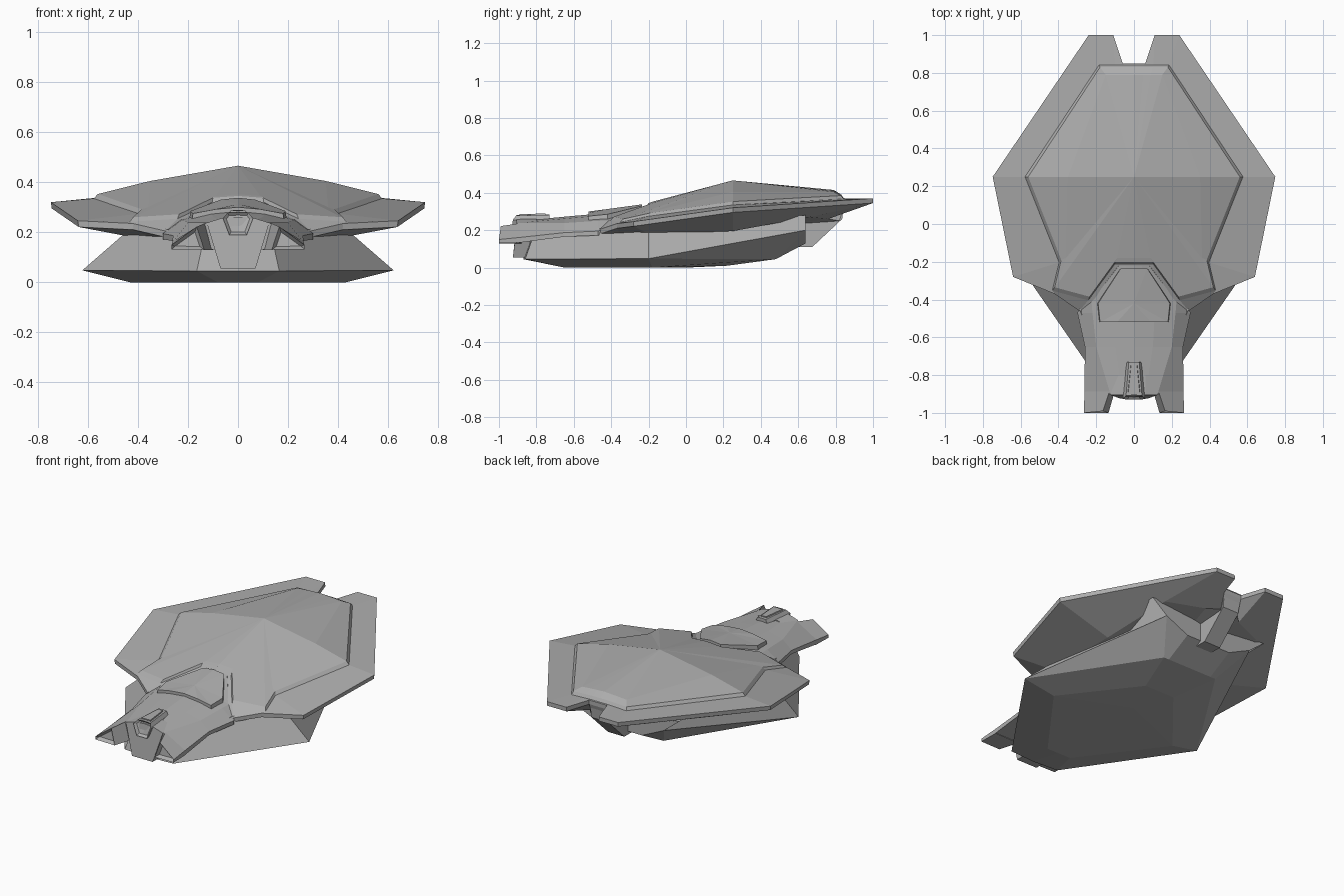
import bpy, bmesh, math

if "Cube" in bpy.data.objects:
    bpy.data.objects.remove(bpy.data.objects["Cube"], do_unlink=True)

grey = bpy.data.materials.new("hull_grey")
grey.use_nodes = True
COLOUR = (0.42, 0.42, 0.42, 1)
grey.diffuse_color = COLOUR
bsdf = next(n for n in grey.node_tree.nodes if n.type == 'BSDF_PRINCIPLED')
bsdf.inputs["Base Color"].default_value = COLOUR
bsdf.inputs["Roughness"].default_value = 0.7


def build(name, rings, closed=False, start=None, end=None, recess=None):
    """Skin half rings, close the ends with a fan point or a cap, mirror across x."""
    bm = bmesh.new()
    cache = {}

    def vert(p):
        key = tuple(round(c, 4) for c in p)
        if key not in cache:
            cache[key] = bm.verts.new(key)
        return cache[key]

    def face(points):
        vs = list(dict.fromkeys(vert(p) for p in points))
        return bm.faces.new(vs) if len(vs) > 2 else None

    for r, s in zip(rings, rings[1:]):
        n = len(r)
        for i in range(n if closed else n - 1):
            j = (i + 1) % n
            face([r[i], r[j], s[j], s[i]])
    for ring, tip in ((rings[0], start), (rings[-1], end)):
        if tip:
            for p, q in zip(ring, ring[1:]):
                face([tip, p, q])
        else:
            cap = face(ring)
    bmesh.ops.mirror(bm, geom=bm.verts[:] + bm.edges[:] + bm.faces[:],
                     axis='X', merge_dist=0.0005)
    bmesh.ops.recalc_face_normals(bm, faces=bm.faces[:])
    if recess:
        direction, width, depth = recess
        bm.normal_update()
        chosen = [f for f in bm.faces if f.normal.dot(direction) > 0.8]
        bmesh.ops.inset_region(bm, faces=chosen, thickness=width, depth=0,
                               use_even_offset=True)
        verts = {v for f in chosen for v in f.verts}
        for v in verts:
            for k in range(3):
                v.co[k] -= direction[k] * depth
    mesh = bpy.data.meshes.new(name)
    bm.to_mesh(mesh)
    bm.free()
    mesh.materials.append(grey)
    ob = bpy.data.objects.new(name, mesh)
    bpy.context.scene.collection.objects.link(ob)
    return ob


FRONT = (0, -1, 0)
UP = (0, 0, 1)

# Upper shell: concentric half rings from the dome, over the rim, to the underside
dome_inner = [(0, -.18, .352), (.09, -.18, .345), (.21, -.35, .285), (.40, -.31, .268),
              (.36, -.18, .30), (.35, .25, .405), (.15, .79, .405), (.09, .79, .41),
              (.05, .79, .412), (0, .79, .415)]
dome_edge = [(0, -.2, .345), (.10, -.2, .338), (.235, -.385, .272), (.42, -.335, .26),
             (.385, -.19, .292), (.56, .25, .353), (.18, .83, .385), (.10, .83, .388),
             (.05, .83, .39), (0, .83, .39)]
dome_foot = [(x * 1.03, min(.25 + (y - .25) * 1.03, .842), z - .018)
             for x, y, z in dome_edge]
rim_top = [(0, -.45, .24), (.12, -.46, .24), (.29, -.46, .205), (.42, -.37, .235),
           (.64, -.28, .246), (.748, .25, .32), (.24, 1, .37), (.11, 1, .37),
           (.06, .85, .37), (0, .85, .37)]
rim_low = [(x * .995, y, z - .025) for x, y, z in rim_top]
underside = [(0, -.45, .17), (.12, -.45, .17), (.29, -.45, .175), (.34, -.35, .178),
             (.42, -.2, .18), (.40, .25, .195), (.33, .66, .27), (.12, .76, .26),
             (.06, .82, .25), (0, .82, .25)]
build("upper_shell", [dome_inner, dome_edge, dome_foot, rim_top, rim_low, underside],
      start=(0, .25, .466), end=(0, .25, .2))

# Lower hull: flat keel, chine, upper slope
keel = [(0, -.65, 0), (.08, -.65, 0), (.43, -.18, 0), (.10, .22, .01),
        (.08, .22, .01), (0, .22, .01)]
bow_chine = [(0, -.87, .045), (.165, -.86, .045), (.622, -.2, .048)]
chine = bow_chine + [(.185, .48, .045), (.15, .48, .045), (0, .48, .045)]
stern = bow_chine + [(.30, .64, .20), (.15, .64, .13), (0, .64, .13)]
deck = [(0, -.85, .14), (.14, -.82, .16), (.39, -.2, .25), (.40, .64, .28),
        (.15, .64, .28), (0, .64, .28)]
build("lower_hull", [keel, chine, stern, deck], start=(0, 0, 0), end=(0, 0, .25))

# Neck and head: sections given as y, crown, ridge, outer edge, underside height
sections = [(-.22, .325, .08, .32, .14, .25, .18),
            (-.41, .295, .225, .252, .27, .22, .17),
            (-.47, .288, .22, .25, .30, .195, .172),
            (-.65, .272, .20, .238, .26, .187, .165),
            (-.90, .248, .125, .238, .262, .16, .132)]
build("neck", [[(0, y, top), (rx * .5, y, top - (top - rz) * .3), (rx, y, rz),
                (ox, y, oz), (ox, y, low), (0, y, low)]
               for y, top, rx, rz, ox, oz, low in sections])

# Front prongs with recessed triangular ends
build("front_prongs",
      [[(.262, -.88, .162), (.128, -.88, .238), (.10, -.88, .13), (.262, -.88, .133)],
       [(.265, -1, .150), (.165, -.99, .222), (.135, -1, .13), (.265, -1, .132)]],
      closed=True, recess=(FRONT, .013, .02))

# Canopy plate on the neck
canopy = [(0, -.235, .338), (.07, -.235, .33), (.19, -.42, .285), (.18, -.52, .275),
          (.09, -.52, .292), (0, -.52, .30)]
canopy_foot = [(x * 1.03, y, z - .04) for x, y, z in canopy]
build("canopy", [canopy, canopy_foot], start=(0, -.42, .313), end=(0, -.42, .25))

# Nose plate
nose = [(0, .262), (.06, .258), (.125, .238), (.07, .055), (0, .055)]
build("nose_plate", [[(x, -.925 if z < .2 else -.905, z) for x, z in nose],
                     [(x, -.80, z) for x, z in nose]])

# Sensor block on top of the nose, with recessed front
block = [(0, .28), (.042, .278), (.06, .255), (.035, .19), (0, .19)]
build("sensor_block", [[(x, -.93 + max(0, z - .25) * .8, z) for x, z in block],
                       [(x * .65, -.73, z + .004) for x, z in block]],
      recess=(FRONT, .012, .012))

# Sensor top plate
build("sensor_top_plate", [[(0, -.89, .286), (.03, -.89, .286), (.016, -.75, .289), (0, -.75, .289)],
                           [(0, -.89, .279), (.032, -.89, .279), (.018, -.75, .279), (0, -.75, .279)]])

# Tail strut under the rear notch
strut = [(.58, .11), (.675, .11), (.835, .26), (.845, .34), (.60, .30)]
build("tail_strut", [[(0, y, z) for y, z in strut], [(.055, y, z) for y, z in strut]],
      closed=True)
